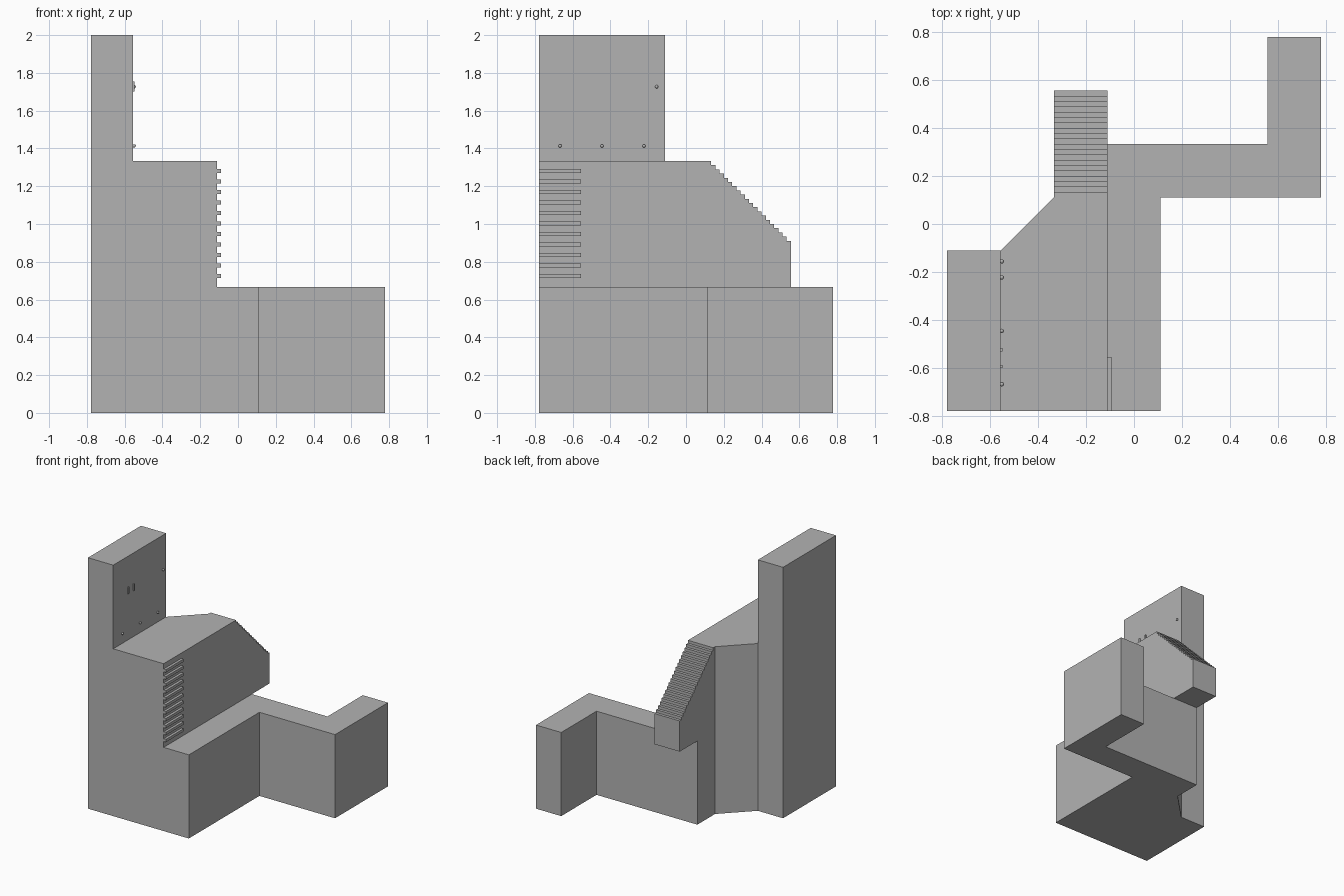
import bpy, bmesh
from mathutils import Matrix

cube = bpy.data.objects.get("Cube")
if cube:
    bpy.data.objects.remove(cube, do_unlink=True)

U = 2 / 9  # one storey is three units high

grey = bpy.data.materials.new("plain grey")
grey.use_nodes = True
colour = (0.45, 0.45, 0.45, 1)
grey.diffuse_color = colour
grey.node_tree.nodes["Principled BSDF"].inputs["Base Color"].default_value = colour


def finish(name, bm):
    bmesh.ops.recalc_face_normals(bm, faces=bm.faces)
    mesh = bpy.data.meshes.new(name)
    bm.to_mesh(mesh)
    bm.free()
    mesh.materials.append(grey)
    obj = bpy.data.objects.new(name, mesh)
    bpy.context.collection.objects.link(obj)
    return obj


def prism(name, points, axis, low, high):
    """Extrude an outline along x or z, in units."""
    bm = bmesh.new()
    if axis == "z":
        place = [(a * U, b * U, low * U) for a, b in points]
        step = (0, 0, (high - low) * U)
    else:
        place = [(low * U, a * U, b * U) for a, b in points]
        step = ((high - low) * U, 0, 0)
    face = bm.faces.new([bm.verts.new(p) for p in place])
    ext = bmesh.ops.extrude_face_region(bm, geom=[face], use_keep_orig=True)
    moved = [v for v in ext["geom"] if isinstance(v, bmesh.types.BMVert)]
    bmesh.ops.translate(bm, verts=moved, vec=step)
    return finish(name, bm)


def box(name, x, y, z):
    return prism(name, [(x[0], y[0]), (x[1], y[0]), (x[1], y[1]), (x[0], y[1])], "z", *z)


# Ground storey with its bent wing
prism("ground_storey", [
    (-3.5, -3.5), (0.5, -3.5), (0.5, 0.5), (3.5, 0.5), (3.5, 3.5), (2.5, 3.5),
    (2.5, 1.5), (-1.5, 1.5), (-1.5, 0.5), (-2.5, -0.5), (-3.5, -0.5)], "z", 0, 3)

# Middle storey with the slanted back corner
prism("middle_storey", [
    (-3.5, -3.5), (-0.5, -3.5), (-0.5, 0.5), (-1.5, 0.5),
    (-2.5, -0.5), (-3.5, -0.5)], "z", 3, 6)

# Overhanging staircase at the back
STEPS, S = 20, 0.1
profile = [(0.5, 3), (0.5, 6)]
for k in range(STEPS):
    profile.append((0.5 + S * (k + 1), 6 - S * k))
    if k < STEPS - 1:
        profile.append((0.5 + S * (k + 1), 6 - S * (k + 1)))
profile.append((2.5, 3))
prism("staircase", profile, "x", -1.5, -0.5)

# Tower wall
box("tower_wall", (-3.5, -2.5), (-3.5, -0.5), (6, 9))

# Ladder rungs beside the front
for k in range(11):
    z = 3.26 + 0.25 * k
    box("ladder_rung", (-0.5, -0.41), (-3.5, -2.5), (z - 0.05, z + 0.05))

# Upright holds on the tower wall
for y in (-2.665, -2.355):
    box("upright_hold", (-2.5, -2.465), (y - 0.03, y + 0.03), (7.66, 7.9))

# Round knobs on the tower wall
for y, z in ((-3, 6.36), (-2, 6.36), (-1, 6.36), (-0.7, 7.77)):
    bm = bmesh.new()
    bmesh.ops.create_uvsphere(bm, u_segments=16, v_segments=8, radius=0.04 * U,
                              matrix=Matrix.Translation((-2.475 * U, y * U, z * U)))
    for f in bm.faces:
        f.smooth = True
    finish("round_knob", bm)
